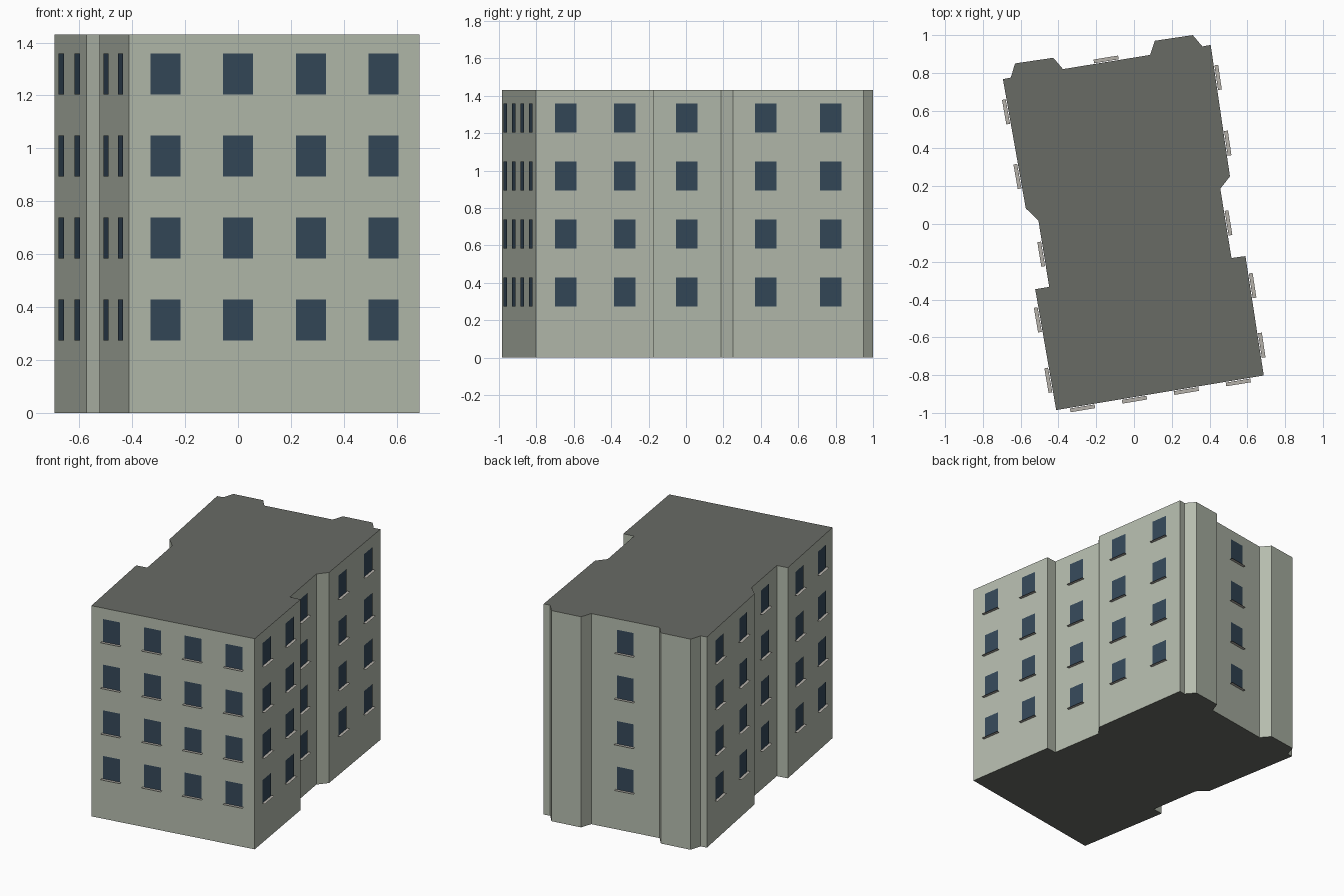
import bpy, bmesh
from mathutils import Vector

if "Cube" in bpy.data.objects:
    bpy.data.objects.remove(bpy.data.objects["Cube"])

HEIGHT = 1.43
WIN_W, WIN_H = 0.115, 0.155
FIRST_SILL, STOREY, FLOORS = 0.273, 0.31, 4

# footprint, counter-clockwise from the front left corner: x, y, windows on the wall that starts here
PLAN = [
    (-0.412, -0.985, 4), (0.687, -0.802, 2), (0.59, -0.17, 0), (0.516, -0.18, 1),
    (0.457, 0.187, 0), (0.508, 0.252, 2), (0.406, 0.948, 0), (0.362, 0.94, 0),
    (0.311, 1.0, 0), (0.11, 0.97, 0), (0.085, 0.895, 1), (-0.376, 0.82, 0),
    (-0.427, 0.88, 0), (-0.63, 0.85, 0), (-0.652, 0.775, 0), (-0.694, 0.767, 2),
    (-0.573, 0.083, 0), (-0.506, 0.018, 1), (-0.449, -0.333, 0), (-0.523, -0.345, 2),
]


def material(name, color):
    m = bpy.data.materials.new(name)
    m.diffuse_color = (*color, 1)
    m.use_nodes = True
    m.node_tree.nodes["Principled BSDF"].inputs["Base Color"].default_value = m.diffuse_color
    return m


def make_object(name, bm, *mats):
    me = bpy.data.meshes.new(name)
    bm.to_mesh(me)
    bm.free()
    for m in mats:
        me.materials.append(m)
    ob = bpy.data.objects.new(name, me)
    bpy.context.collection.objects.link(ob)
    return ob


def quad(bm, corners):
    return bm.faces.new([bm.verts.new(c) for c in corners])


wall_mat = material("wall_paint", (0.46, 0.50, 0.42))
roof_mat = material("roof_felt", (0.14, 0.145, 0.13))
glass_mat = material("window_glass", (0.035, 0.065, 0.10))
sill_mat = material("sill_stone", (0.46, 0.44, 0.40))

# building: extruded footprint with a dark flat roof
bm = bmesh.new()
base = bm.faces.new([bm.verts.new((x, y, 0)) for x, y, _ in PLAN])
ext = bmesh.ops.extrude_face_region(bm, geom=[base], use_keep_orig=True)
bmesh.ops.translate(bm, vec=(0, 0, HEIGHT),
                    verts=[g for g in ext["geom"] if isinstance(g, bmesh.types.BMVert)])
bmesh.ops.recalc_face_normals(bm, faces=bm.faces)
for f in bm.faces:
    f.material_index = 1 if abs(f.normal.z) > 0.5 else 0
make_object("building_body", bm, wall_mat, roof_mat)

# window panes and thin sills, spaced evenly along each wall
panes, sills = bmesh.new(), bmesh.new()
up = Vector((0, 0, 1))
for i, (x, y, count) in enumerate(PLAN):
    a = Vector((x, y, 0))
    b = Vector((*PLAN[(i + 1) % len(PLAN)][:2], 0))
    along = (b - a).normalized()
    out = along.cross(up)
    for k in range(count):
        for floor in range(FLOORS):
            c = a.lerp(b, (k + 0.5) / count) + up * (FIRST_SILL + floor * STOREY)
            p, w = c + out * 0.004, along * WIN_W / 2
            quad(panes, [p - w, p + w, p + w + up * WIN_H, p - w + up * WIN_H])
            s, w, d = c + out * 0.004, along * 0.066, out * 0.02
            quad(sills, [s - w, s - w + d, s + w + d, s + w])
make_object("window_panes", panes, glass_mat)
make_object("window_sills", sills, sill_mat)
